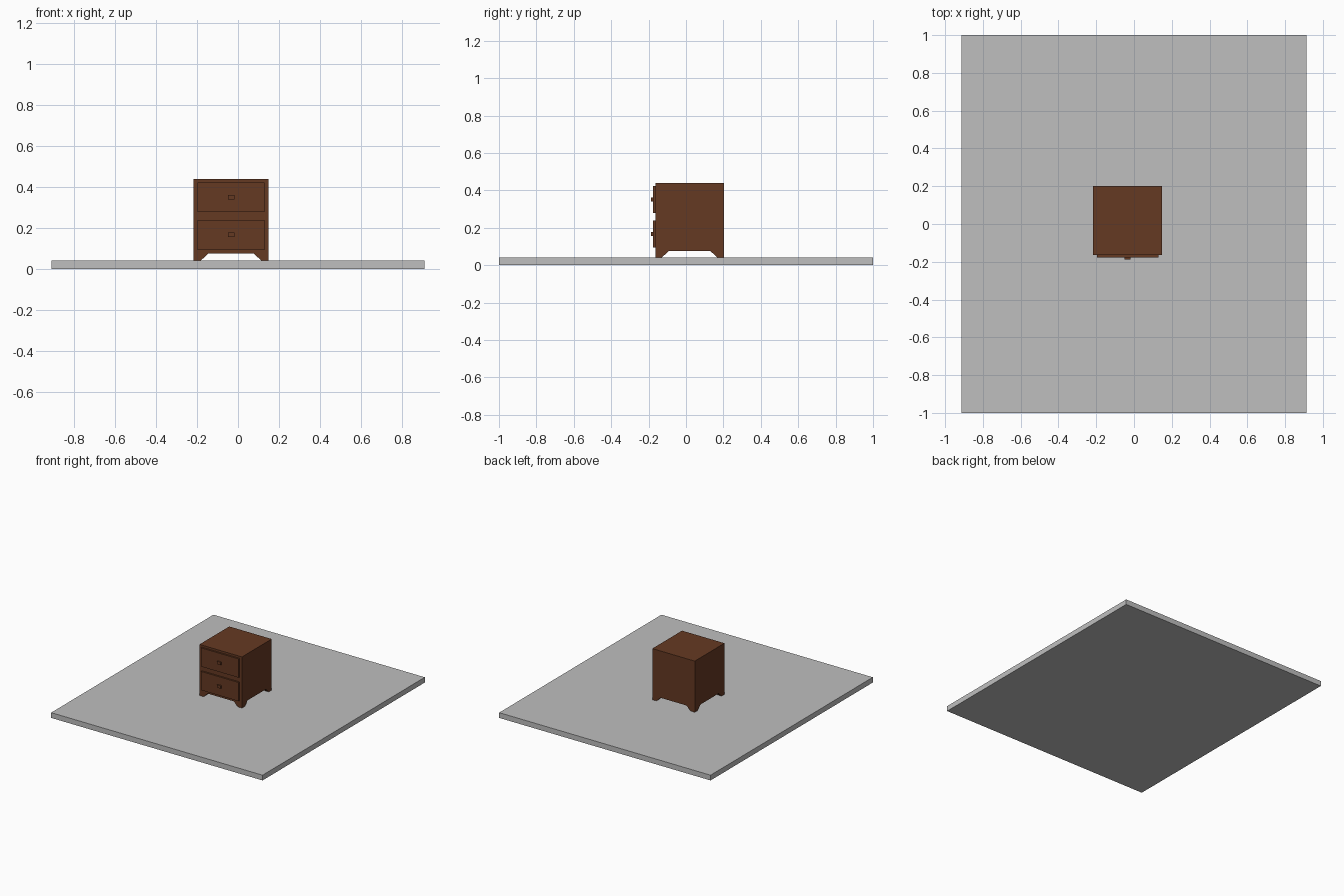
import bpy, bmesh
from mathutils import Vector

if "Cube" in bpy.data.objects:
    bpy.data.objects.remove(bpy.data.objects["Cube"])


def material(name, rgb):
    m = bpy.data.materials.new(name)
    m.diffuse_color = (*rgb, 1)
    m.use_nodes = True
    m.node_tree.nodes["Principled BSDF"].inputs["Base Color"].default_value = m.diffuse_color
    return m


grey = material("floor grey", (0.52, 0.52, 0.52))
brown = material("brown wood", (0.13, 0.041, 0.016))


def finish(name, bm, mat):
    bmesh.ops.recalc_face_normals(bm, faces=bm.faces[:])
    me = bpy.data.meshes.new(name)
    bm.to_mesh(me)
    bm.free()
    me.materials.append(mat)
    ob = bpy.data.objects.new(name, me)
    bpy.context.collection.objects.link(ob)
    return ob


def box(name, lo, hi, mat):
    bm = bmesh.new()
    bmesh.ops.create_cube(bm, size=1)
    lo, hi = Vector(lo), Vector(hi)
    for v in bm.verts:
        v.co = (lo + hi) / 2 + v.co * (hi - lo)
    return finish(name, bm, mat)


CX, CY, HALF = -0.034, 0.019, 0.183      # cabinet centre and half width
FLOOR, BASE, TOP = 0.041, 0.075, 0.44    # heights
FRONT = CY - HALF

# Floor slab
box("floor_slab", (-0.912, -1, 0), (0.912, 1, FLOOR), grey)

# Cabinet body: 3 x 3 grid underside raised into a box, corners drawn down as tapered feet
bm = bmesh.new()
steps = (-HALF, -0.112, 0.112, HALF)
grid = [[bm.verts.new((x, y, BASE)) for y in steps] for x in steps]
faces = {(i, j): bm.faces.new((grid[i][j], grid[i + 1][j], grid[i + 1][j + 1], grid[i][j + 1]))
         for i in range(3) for j in range(3)}
corners = [faces[i, j] for i in (0, 2) for j in (0, 2)]
rim = [e for e in bm.edges if e.is_boundary]
walls = bmesh.ops.extrude_edge_only(bm, edges=rim)["geom"]
for v in [g for g in walls if isinstance(g, bmesh.types.BMVert)]:
    v.co.z = TOP
bmesh.ops.contextual_create(bm, geom=[e for e in bm.edges
                                      if e.is_boundary and all(v.co.z > 0.4 for v in e.verts)])
for f in corners:
    foot = bmesh.ops.extrude_discrete_faces(bm, faces=[f])["faces"][0]
    for v in foot.verts:
        v.co.z = FLOOR
        v.co.x *= 1 if abs(v.co.x) > 0.15 else 0.148 / 0.112
        v.co.y *= 1 if abs(v.co.y) > 0.15 else 0.148 / 0.112
bmesh.ops.remove_doubles(bm, verts=bm.verts[:], dist=1e-5)
bmesh.ops.dissolve_limit(bm, angle_limit=0.01, verts=bm.verts[:], edges=bm.edges[:])
bmesh.ops.translate(bm, verts=bm.verts[:], vec=(CX, CY, 0))
finish("cabinet_body", bm, brown)

# Drawer fronts and their small pulls
for label, z in (("lower", 0.167), ("upper", 0.351)):
    box(label + "_drawer_front", (CX - 0.163, FRONT - 0.013, z - 0.073),
        (CX + 0.163, FRONT, z + 0.073), brown)
    box(label + "_drawer_pull", (CX - 0.016, FRONT - 0.023, z - 0.011),
        (CX + 0.016, FRONT - 0.013, z + 0.011), brown)
